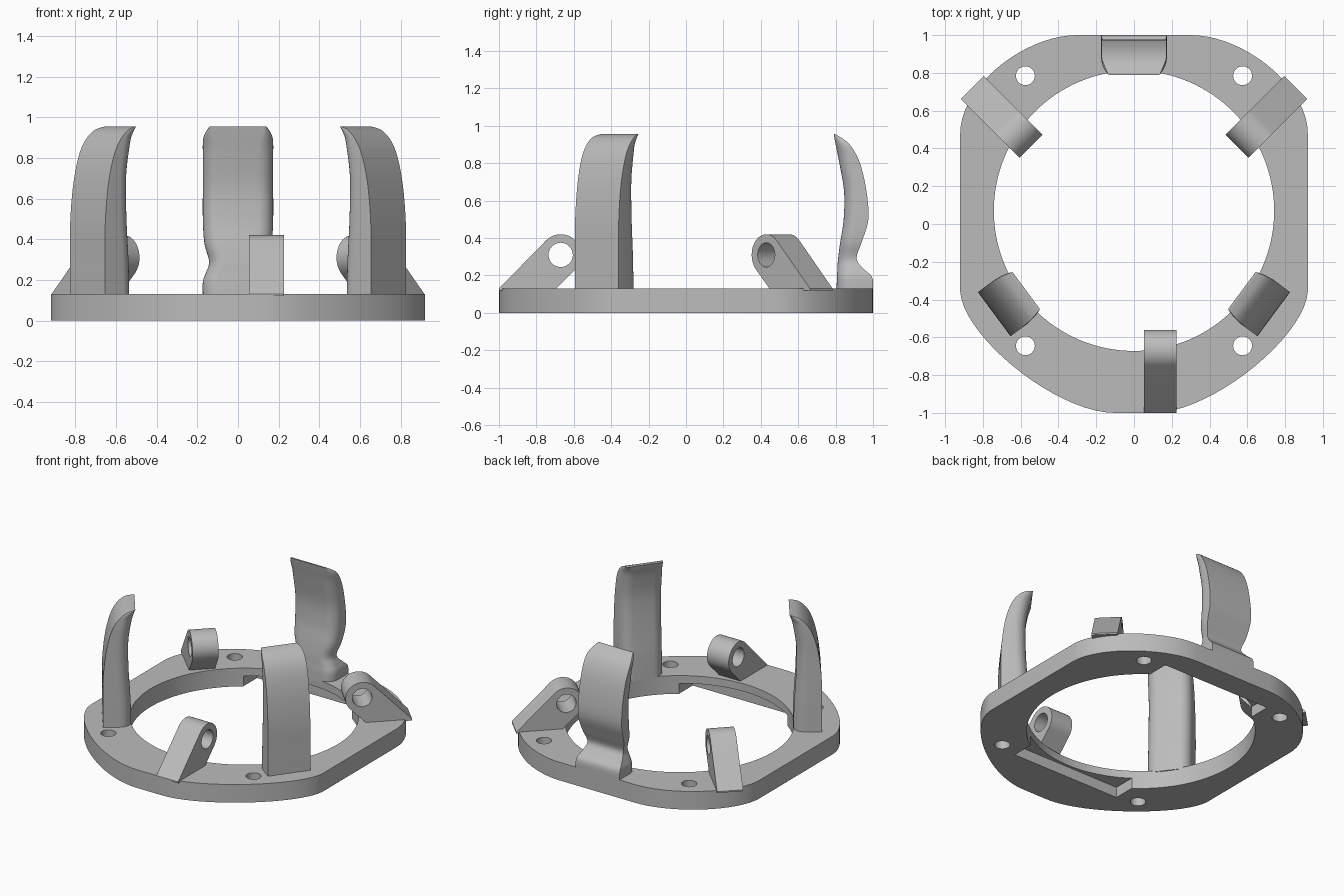
import bpy, bmesh, math
from mathutils import Vector, Matrix
from mathutils.geometry import interpolate_bezier

if "Cube" in bpy.data.objects:
    bpy.data.objects.remove(bpy.data.objects["Cube"], do_unlink=True)

grey = bpy.data.materials.new("plain_grey")
grey.use_nodes = True
grey.diffuse_color = (0.5, 0.5, 0.5, 1)
grey.node_tree.nodes["Principled BSDF"].inputs["Base Color"].default_value = (0.5, 0.5, 0.5, 1)

CENTRE = Vector((0, 0.07, 0))   # centre of the ring opening
TOP = 0.13                      # plate thickness


def finish(name, bm, matrix=None):
    bmesh.ops.recalc_face_normals(bm, faces=bm.faces)
    if matrix:
        bm.transform(matrix)
        if matrix.determinant() < 0:
            bmesh.ops.reverse_faces(bm, faces=bm.faces)
    mesh = bpy.data.meshes.new(name)
    bm.to_mesh(mesh)
    bm.free()
    mesh.materials.append(grey)
    obj = bpy.data.objects.new(name, mesh)
    bpy.context.collection.objects.link(obj)
    return obj


def prism(name, points, offset, matrix=None):
    bm = bmesh.new()
    face = bm.faces.new([bm.verts.new(p) for p in points])
    out = bmesh.ops.extrude_face_region(bm, geom=[face])
    verts = [g for g in out["geom"] if isinstance(g, bmesh.types.BMVert)]
    bmesh.ops.translate(bm, verts=verts, vec=offset)
    return finish(name, bm, matrix)


def cylinder(name, radius, depth, matrix, segments=32):
    bm = bmesh.new()
    bmesh.ops.create_cone(bm, cap_ends=True, segments=segments, radius1=radius,
                          radius2=radius, depth=depth)
    return finish(name, bm, matrix)


def activate(obj):
    bpy.ops.object.select_all(action="DESELECT")
    obj.select_set(True)
    bpy.context.view_layer.objects.active = obj


def cut(obj, cutter):
    activate(obj)
    mod = obj.modifiers.new("cut", "BOOLEAN")
    mod.operation = "DIFFERENCE"
    mod.solver = "EXACT"
    mod.object = cutter
    bpy.ops.object.modifier_apply(modifier=mod.name)
    bpy.data.objects.remove(cutter, do_unlink=True)


def smooth(obj, degrees=35):
    activate(obj)
    bpy.ops.object.shade_smooth_by_angle(angle=math.radians(degrees))


# Base plate: half outline from two curves, mirrored
def curve(*pts):
    return interpolate_bezier(*[Vector((x, y, 0)) for x, y in pts], 20)


half = (curve((0.10, -1), (0.41, -1), (0.90, -0.60), (0.92, -0.36))
        + curve((0.92, 0.48), (0.92, 0.73), (0.58, 1), (0.30, 1)))
outline = half + [Vector((-p.x, p.y, 0)) for p in reversed(half)]
plate = prism("base_plate", outline, (0, 0, TOP))
cut(plate, cylinder("opening", 0.742, 1, Matrix.Translation(CENTRE), 128))
for x in (-0.575, 0.575):
    for y in (-0.645, 0.785):
        cut(plate, cylinder("screw_hole", 0.05, 1, Matrix.Translation((x, y, 0))))

# Shallow rectangular recess on the underside
rect = [CENTRE + Vector((sx * 0.43, sy * 0.76, -0.1))
        for sx, sy in ((-1, -1), (1, -1), (1, 1), (-1, 1))]
cut(plate, prism("recess", rect, (0, 0, 0.175)))
smooth(plate)


# Pivot lugs: sloped profile with a round eye; local +y points outward from the tip
def lug(name, tip, degrees):
    eye_y, eye_z, r = 0.11, 0.31, 0.11
    pts = [(0.01, 0.44, TOP - 0.01), (0.01, 0.44, TOP), ]
    for i in range(25):
        a = math.radians(45 + 180 * i / 24)
        pts.append((0.01, eye_y + r * math.cos(a), eye_z + r * math.sin(a)))
    pts += [(0.01, 0.134, TOP), (0.01, 0.144, TOP - 0.01)]
    pts = [(-0.086, y, z) for _, y, z in pts]
    place = Matrix.Translation((tip[0], tip[1], 0)) @ Matrix.Rotation(math.radians(degrees), 4, "Z")
    obj = prism(name, pts, (0.172, 0, 0), place)
    eye = Matrix.Translation((0, eye_y, eye_z)) @ Matrix.Rotation(math.pi / 2, 4, "Y")
    cut(obj, cylinder("eye_hole", 0.065, 1, place @ eye))
    smooth(obj)


lug("front_lug", (0.14, -0.56), 180)
lug("left_lug", (0.545, 0.412), -45)
lug("right_lug", (-0.545, 0.412), 45)


# Upright clips: lofted sections of (height, inner radius, outer radius, half width)
def densify(sections, steps=5):
    pts = [Vector(s) for s in sections]
    out = []
    for i in range(len(pts) - 1):
        a, b = pts[i], pts[i + 1]
        before, after = pts[max(i - 1, 0)], pts[min(i + 2, len(pts) - 1)]
        for k in range(steps):
            t = k / steps
            m0, m1 = (b - before) / 2, (after - a) / 2
            out.append(a * (2*t**3 - 3*t**2 + 1) + m0 * (t**3 - 2*t**2 + t)
                       + b * (3*t**2 - 2*t**3) + m1 * (t**3 - t**2))
    return out + [pts[-1]]


def clip(name, degrees, sections):
    bm = bmesh.new()
    rings = []
    for z, inner, outer, w in densify(sections):
        r = min(0.075, 0.8 * (outer - inner))
        side = [(outer, w)]
        for i in range(9):
            a = math.radians(90 + 90 * i / 8)
            side.append((inner + r + r * math.cos(a), w - r + r * math.sin(a)))
        ring = side + [(x, -y) for x, y in reversed(side)]
        rings.append([bm.verts.new((x, y, z)) for x, y in ring])
    n = len(rings[0])
    for low, high in zip(rings, rings[1:]):
        for i in range(n):
            j = (i + 1) % n
            bm.faces.new((low[i], low[j], high[j], high[i]))
    bm.faces.new(rings[0])
    bm.faces.new(rings[-1])
    place = Matrix.Translation(CENTRE) @ Matrix.Rotation(math.radians(degrees), 4, "Z")
    smooth(finish(name, bm, place), 45)


side_shape = [(0.12, 0.735, 0.92, 0.145), (0.30, 0.74, 0.92, 0.145), (0.50, 0.752, 0.918, 0.145),
              (0.70, 0.755, 0.895, 0.145), (0.85, 0.735, 0.85, 0.145),
              (0.93, 0.715, 0.785, 0.14), (0.955, 0.71, 0.72, 0.125)]
clip("left_clip", -36.5, side_shape)
clip("right_clip", 216.5, side_shape)

back_shape = [(0.12, 0.735, 0.93, 0.173), (0.19, 0.737, 0.925, 0.173), (0.235, 0.74, 0.88, 0.158),
              (0.29, 0.743, 0.842, 0.142), (0.38, 0.755, 0.87, 0.165), (0.50, 0.773, 0.905, 0.173),
              (0.65, 0.775, 0.895, 0.173), (0.80, 0.75, 0.86, 0.173),
              (0.90, 0.73, 0.805, 0.17), (0.955, 0.72, 0.73, 0.14)]
clip("back_clip", 90, back_shape)
